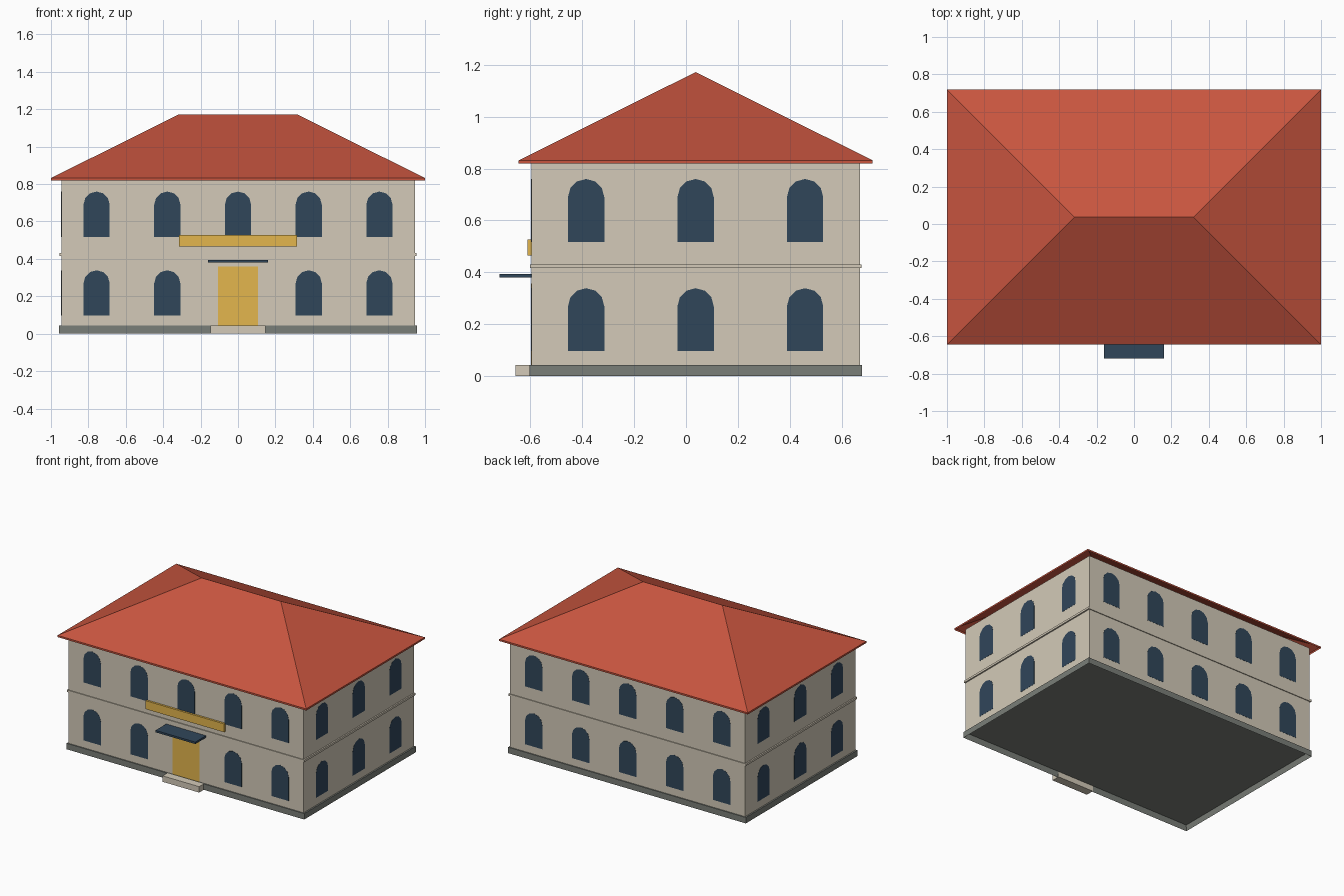
import bpy, bmesh, math
from mathutils import Matrix, Vector

if "Cube" in bpy.data.objects:
    bpy.data.objects.remove(bpy.data.objects["Cube"])

CY = 0.037            # centre of the house body in y
HX, HY = 0.945, 0.633  # wall half sizes


def material(name, hexcode):
    def lin(c):
        return c / 12.92 if c <= 0.04045 else ((c + 0.055) / 1.055) ** 2.4
    m = bpy.data.materials.new(name)
    rgb = [lin(int(hexcode[i:i + 2], 16) / 255) for i in (0, 2, 4)]
    m.diffuse_color = (*rgb, 1)
    m.use_nodes = True
    m.node_tree.nodes["Principled BSDF"].inputs["Base Color"].default_value = m.diffuse_color
    return m


STONE = material("pale stone", "D3CAB8")
GREY = material("dark grey stone", "7A7E78")
RED = material("red roof", "C8553F")
BLUE = material("blue glass", "30465A")
GOLD = material("gold", "E3B64D")


def make(name, bm, mat, recalc=True):
    if recalc:
        bmesh.ops.recalc_face_normals(bm, faces=bm.faces)
    me = bpy.data.meshes.new(name)
    bm.to_mesh(me)
    bm.free()
    me.materials.append(mat)
    ob = bpy.data.objects.new(name, me)
    bpy.context.collection.objects.link(ob)
    return ob


def box(name, x, y0, y1, z0, z1, mat, recess=None):
    bm = bmesh.new()
    bmesh.ops.create_cube(bm, size=1)
    bmesh.ops.scale(bm, vec=(2 * x, y1 - y0, z1 - z0), verts=bm.verts)
    bmesh.ops.translate(bm, vec=(0, (y0 + y1) / 2, (z0 + z1) / 2), verts=bm.verts)
    if recess:  # hollow the underside
        bm.normal_update()
        under = min(bm.faces, key=lambda f: f.normal.z)
        bmesh.ops.inset_region(bm, faces=[under], thickness=recess[0])
        bmesh.ops.translate(bm, vec=(0, 0, recess[1]), verts=under.verts)
    return make(name, bm, mat)


# House body, plinth and string course
box("walls", HX, CY - HY, CY + HY, 0.041, 0.822, STONE)
box("plinth", 0.956, CY - 0.641, CY + 0.641, 0, 0.043, GREY, (0.011, 0.04))
box("string_course", 0.955, CY - 0.639, CY + 0.639, 0.416, 0.431, STONE)

# Hipped roof, open underneath, with a thin eaves edge
bm = bmesh.new()
corners = ((-1, -1), (1, -1), (1, 1), (-1, 1))
low, e = [[bm.verts.new((sx, CY + sy * 0.682, z)) for sx, sy in corners]
          for z in (0.8195, 0.832)]
l, r = [bm.verts.new((x, CY, 1.172)) for x in (-0.318, 0.318)]
for f in ((e[0], e[1], r, l), (e[1], e[2], r), (e[2], e[3], l, r), (e[3], e[0], l)):
    bm.faces.new(f)
for i in range(4):
    j = (i + 1) % 4
    bm.faces.new((low[i], low[j], e[j], e[i]))
make("hipped_roof", bm, RED, False)


# Arched windows: thin plates set on the walls
def window(name, along, z0, angle, dist):
    w, spring, t, n = 0.07, 0.172, 0.001, 6
    pts = [(-w, 0), (w, 0)]
    pts += [(w * math.cos(math.pi * i / n), spring + w * math.sin(math.pi * i / n))
            for i in range(n + 1)]
    pts.pop(2)   # first and last arc points share the jambs
    pts.insert(2, (w, spring))
    bm = bmesh.new()
    face = bm.faces.new([bm.verts.new((x, 0, z)) for x, z in pts])
    ext = bmesh.ops.extrude_face_region(bm, geom=[face])
    bmesh.ops.translate(bm, vec=(0, -t, 0),
                        verts=[v for v in ext["geom"] if isinstance(v, bmesh.types.BMVert)])
    bm.transform(Matrix.Translation((0, CY, 0)) @ Matrix.Rotation(angle, 4, 'Z')
                 @ Matrix.Translation((along, -dist, z0)))
    make(name, bm, BLUE)


LONG = [i * 0.378 for i in range(-2, 3)]
SHORT = [i * 0.422 for i in range(-1, 2)]
for side, turn, spots, dist in (("front", 0, LONG, HY), ("right", 1, SHORT, HX),
                                ("back", 2, LONG, HY), ("left", 3, SHORT, HX)):
    for floor, z0 in (("lower", 0.097), ("upper", 0.518)):
        for a in spots:
            if side == "front" and floor == "lower" and a == 0:
                continue  # the door goes here
            window(f"{side}_{floor}_window", a, z0, turn * math.pi / 2, dist)

# Entrance: door, step, canopy and the gold panel above
FY = CY - HY
box("door", 0.107, FY - 0.001, FY + 0.002, 0.043, 0.358, GOLD)
box("door_step", 0.147, -0.657, FY, 0, 0.043, STONE)
box("canopy", 0.16, -0.719, FY, 0.38, 0.394, BLUE)
box("front_panel", 0.315, FY - 0.015, FY + 0.002, 0.466, 0.527, GOLD)
